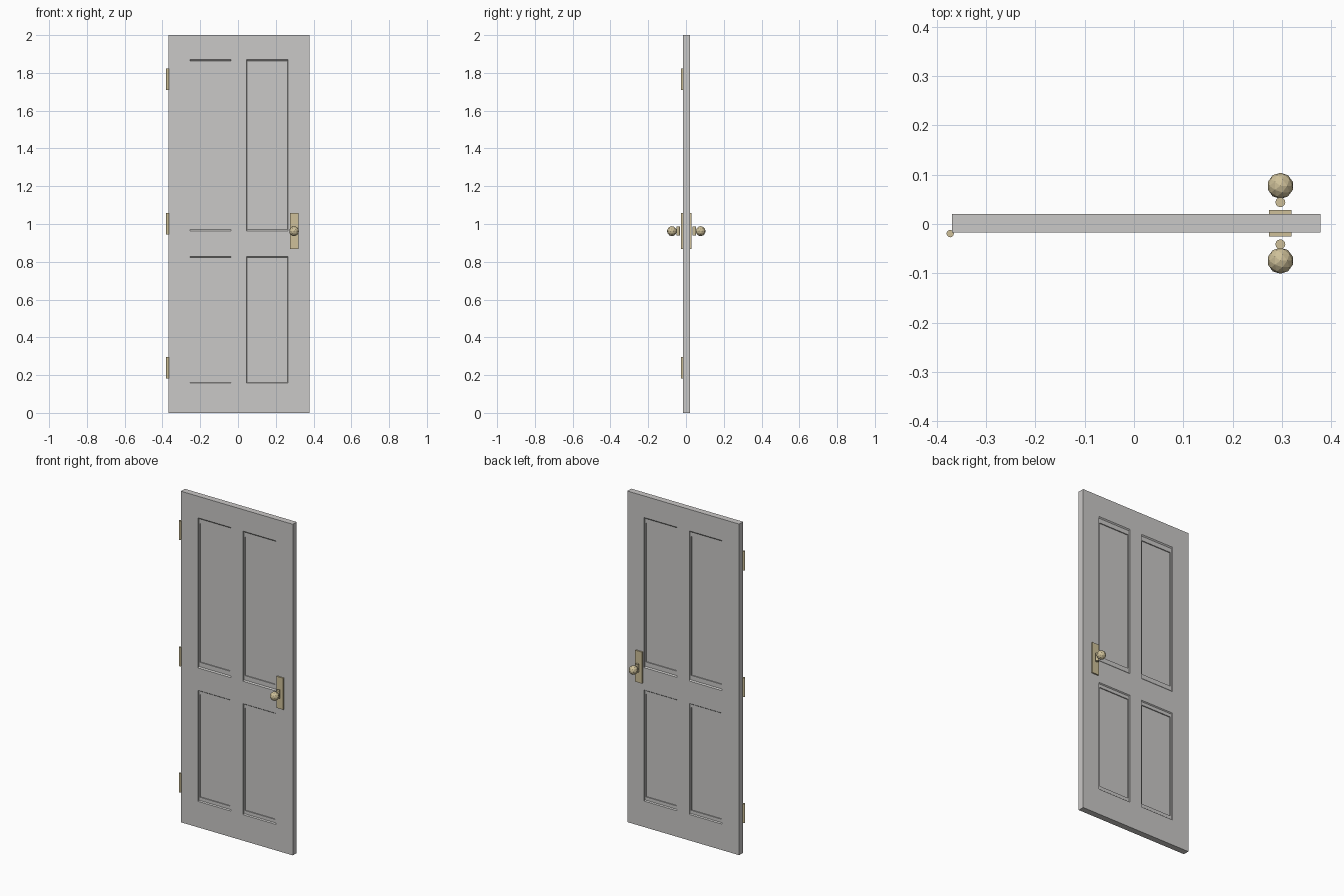
import bpy, bmesh
from mathutils import Vector, Matrix

if "Cube" in bpy.data.objects:
    bpy.data.objects.remove(bpy.data.objects["Cube"])

YC = 0.0015          # middle of the door's thickness
HALF = 0.0187        # half thickness
KX, KZ = 0.297, 0.962  # handle position


def material(name, rgb):
    m = bpy.data.materials.new(name)
    m.diffuse_color = (*rgb, 1)
    m.use_nodes = True
    m.node_tree.nodes["Principled BSDF"].inputs["Base Color"].default_value = m.diffuse_color
    return m


paint = material("grey_paint", (0.59, 0.58, 0.57))
brass = material("aged_brass", (0.62, 0.53, 0.32))


def finish(name, bm, mat):
    bmesh.ops.remove_doubles(bm, verts=bm.verts, dist=1e-5)
    bmesh.ops.recalc_face_normals(bm, faces=bm.faces)
    me = bpy.data.meshes.new(name)
    bm.to_mesh(me)
    bm.free()
    me.materials.append(mat)
    ob = bpy.data.objects.new(name, me)
    bpy.context.collection.objects.link(ob)
    return ob


# Door leaf: a grid of cells on each side, four of them stepped inwards
xs = [-0.369, -0.255, -0.036, 0.046, 0.265, 0.378]
zs = [0, 0.157, 0.828, 0.963, 1.87, 2]
steps = [(1, 0), (0.985, 0.006), (0.925, 0.006), (0.925, 0.012)]  # scale, depth
bm = bmesh.new()


def loop(x0, x1, z0, z1, scale, y):
    cx, cz = (x0 + x1) / 2, (z0 + z1) / 2
    return [bm.verts.new((cx + (x - cx) * scale, y, cz + (z - cz) * scale))
            for x, z in ((x0, z0), (x1, z0), (x1, z1), (x0, z1))]


for side in (-1, 1):
    for i in range(5):
        for k in range(5):
            panel = i in (1, 3) and k in (1, 3)
            rings = [loop(xs[i], xs[i + 1], zs[k], zs[k + 1], s,
                          YC + side * (HALF - d))
                     for s, d in (steps if panel else steps[:1])]
            for a, b in zip(rings, rings[1:]):
                for j in range(4):
                    n = (j + 1) % 4
                    bm.faces.new((a[j], a[n], b[n], b[j]))
            bm.faces.new(rings[-1])
bmesh.ops.remove_doubles(bm, verts=bm.verts, dist=1e-5)
# Close the four narrow edges of the leaf
rim = [e for e in bm.edges if e.is_boundary]
bmesh.ops.bridge_loops(bm, edges=rim)
finish("door_leaf", bm, paint)


def cylinder(name, x, y, z, r, h, sides):
    b = bmesh.new()
    bmesh.ops.create_cone(b, cap_ends=True, segments=sides, radius1=r, radius2=r,
                          depth=h, matrix=Matrix.Translation((x, y, z)))
    return finish(name, b, brass)


# Hinge barrels
for name, z in (("top", 1.766), ("middle", 1.002), ("bottom", 0.24)):
    cylinder(name + "_hinge", -0.373, -0.0195, z, 0.0075, 0.114, 12)

# Handle set on both sides: plate, spindle and faceted knob
for name, side in (("front", -1), ("back", 1)):
    b = bmesh.new()
    bmesh.ops.create_cube(b, size=1, matrix=Matrix.Translation(
        (KX, YC + side * 0.0222, KZ)) @ Matrix.Diagonal((0.046, 0.009, 0.19, 1)))
    finish(name + "_plate", b, brass)
    cylinder(name + "_spindle", KX, YC + side * 0.0427, KZ, 0.01, 0.048, 12)
    b = bmesh.new()
    bmesh.ops.create_icosphere(b, subdivisions=2, radius=0.0265,
                               matrix=Matrix.Translation((KX, YC + side * 0.076, KZ)))
    finish(name + "_knob", b, brass)
